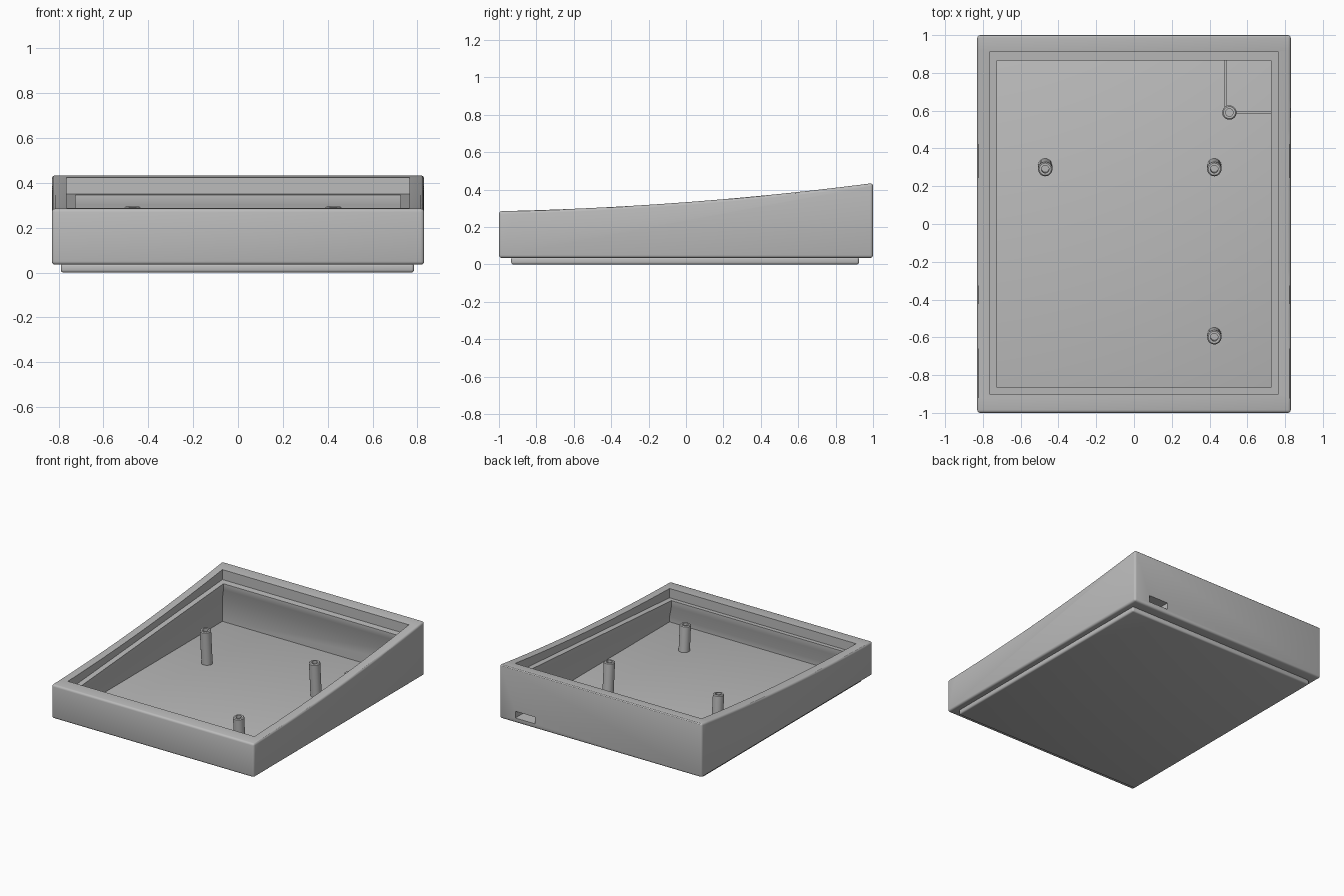
import bpy, bmesh, math
from mathutils import Vector, Matrix

if "Cube" in bpy.data.objects:
    bpy.data.objects.remove(bpy.data.objects["Cube"])

SLOPE = 0.0725          # tilt of the inner ledge and the posts
FLOOR = 0.04

grey = bpy.data.materials.new("mid_grey")
grey.use_nodes = True
colour = (0.5, 0.5, 0.5, 1)
grey.diffuse_color = colour
grey.node_tree.nodes["Principled BSDF"].inputs["Base Color"].default_value = colour


def make(name, bm):
    bmesh.ops.recalc_face_normals(bm, faces=bm.faces)
    mesh = bpy.data.meshes.new(name)
    bm.to_mesh(mesh)
    bm.free()
    mesh.materials.append(grey)
    ob = bpy.data.objects.new(name, mesh)
    bpy.context.collection.objects.link(ob)
    return ob


def loft(name, loops):
    """Closed solid through loops that share one point count."""
    bm = bmesh.new()
    rings = [[bm.verts.new(p) for p in loop] for loop in loops]
    for a, b in zip(rings, rings[1:]):
        for i in range(len(a)):
            j = (i + 1) % len(a)
            bm.faces.new((a[i], a[j], b[j], b[i]))
    bm.faces.new(rings[0])
    bm.faces.new(rings[-1])
    return make(name, bm)


def rect(x0, x1, y0, y1, z, slope=0):
    return [(x, y, z + slope * y) for x, y in ((x0, y0), (x1, y0), (x1, y1), (x0, y1))]


def box(name, x0, x1, y0, y1, z0, z1):
    return loft(name, [rect(x0, x1, y0, y1, z) for z in (z0, z1)])


def finish(ob):
    """Apply all modifiers and smooth everything but hard edges."""
    bpy.ops.object.select_all(action='DESELECT')
    bpy.context.view_layer.objects.active = ob
    ob.select_set(True)
    for mod in list(ob.modifiers):
        bpy.ops.object.modifier_apply(modifier=mod.name)
    bpy.ops.object.shade_smooth_by_angle(angle=math.radians(30))


def bevel(ob, width):
    mod = ob.modifiers.new("round", 'BEVEL')
    mod.width, mod.segments, mod.limit_method = width, 3, 'ANGLE'


def cut(ob, cutter):
    cutter.hide_render = True
    mod = ob.modifiers.new("cut", 'BOOLEAN')
    mod.operation, mod.solver, mod.object = 'DIFFERENCE', 'EXACT', cutter


# Outer case: side profile with a curved top, extruded across
ys = [1 - i / 12 for i in range(25)]
profile = [(-1, 0.035), (1, 0.035)] + [(y, 0.333 + 0.075 * y + 0.027 * y * y) for y in ys]
case = loft("case_shell", [[(x, y, z) for y, z in profile] for x in (-0.83, 0.83)])
bevel(case, 0.015)

# Cavity with a tilted ledge for the panel and a tapered underside below the lip
wide = (-0.765, 0.765, -0.9, 0.91)
narrow = (-0.725, 0.725, -0.865, 0.865)
cavity = loft("cavity_cutter", [
    rect(*wide, -0.1),
    rect(*wide, 0.145, SLOPE),
    rect(*narrow, 0.24, SLOPE),
    rect(*narrow, 0.284, SLOPE),
    rect(*wide, 0.284, SLOPE),
    rect(*wide, 0.6)])
port = box("port_cutter", 0.54, 0.7, 0.85, 1.1, 0.07, 0.12)
cut(case, cavity)
cut(case, port)
finish(case)
for helper in (cavity, port):
    bpy.data.objects.remove(helper)

# Raised base plate with rounded lower edge
base = loft("base_plate", [rect(-0.79, 0.785, -0.935, 0.925, z) for z in (0, FLOOR)])
bevel(base, 0.012)
finish(base)


def post(name, top, height, lean):
    """Hollow screw post lathed around its own axis, hanging down from its top."""
    r, hole, depth, edge = 0.038, 0.02, 0.06, 0.006
    outline = [(r, -height), (r, -edge), (r - edge, 0), (hole, 0), (hole, -depth)]
    n = 32
    loops = [[(a * math.cos(t * math.tau / n), a * math.sin(t * math.tau / n), z)
              for t in range(n)] for a, z in outline]
    ob = loft(name, loops)
    axis = Vector((0, -lean, 1)).normalized()
    turn = Vector((0, 0, 1)).rotation_difference(axis).to_matrix().to_4x4()
    ob.data.transform(Matrix.Translation(top) @ turn)
    finish(ob)


# Three leaning posts that carry the panel
for name, x, y in (("back_right_post", -0.47, 0.29), ("back_left_post", 0.425, 0.29),
                   ("front_left_post", 0.425, -0.6)):
    z = 0.272 + SLOPE * y
    post(name, (x, y, z), z - 0.02, SLOPE)

# Small corner bay behind the port: two thin ribs meeting at a short post
post("bay_post", (0.505, 0.59, 0.12), 0.1, 0)
box("bay_side_rib", 0.478, 0.49, 0.605, 0.92, 0.03, 0.11)
box("bay_front_rib", 0.535, 0.775, 0.584, 0.596, 0.03, 0.11)
